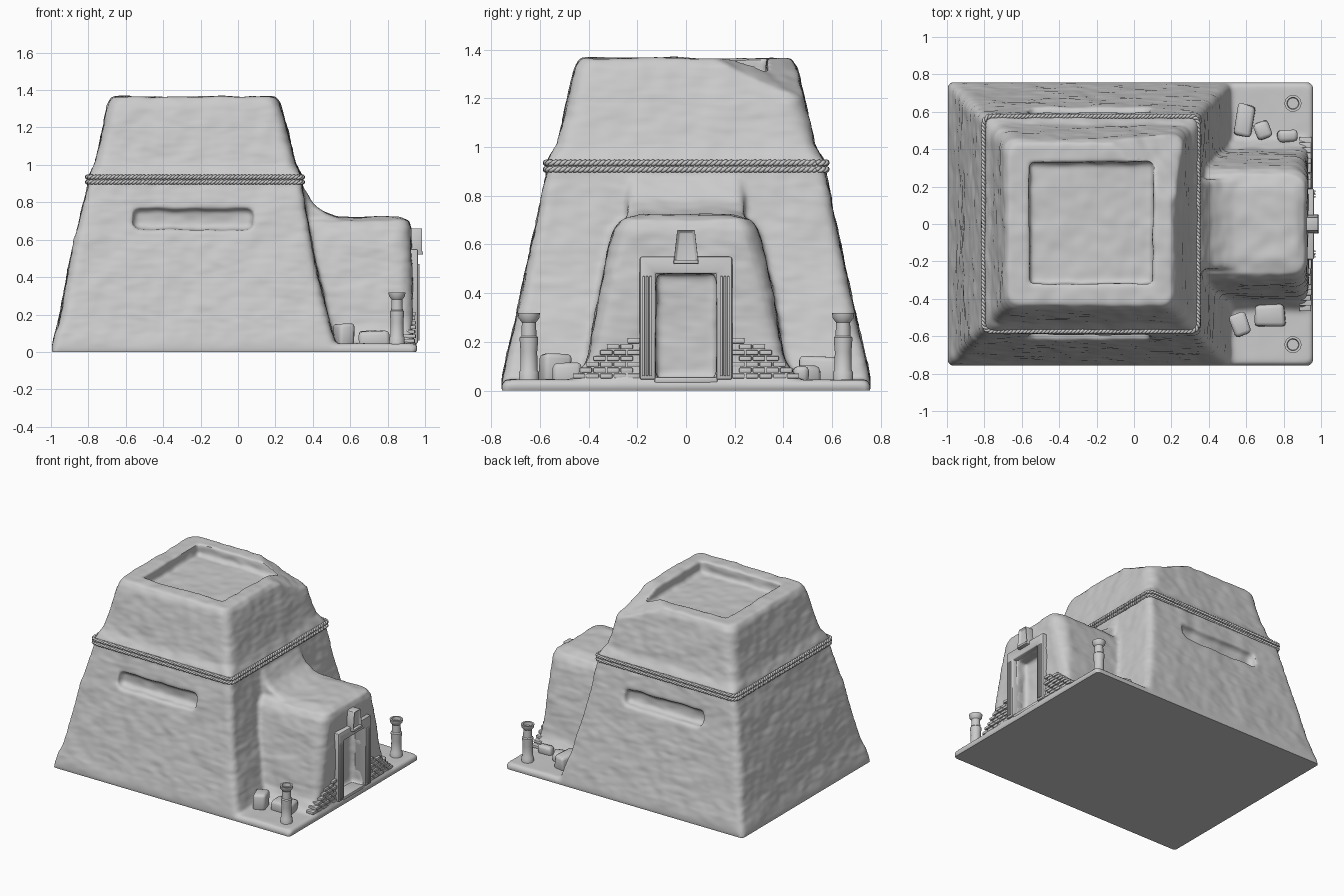
import bpy, bmesh, math, random
from mathutils import Vector, Matrix, noise

random.seed(4)
if "Cube" in bpy.data.objects:
    bpy.data.objects.remove(bpy.data.objects["Cube"])

clay = bpy.data.materials.new("pale_grey_clay")
clay.use_nodes = True
clay.diffuse_color = (0.6, 0.6, 0.6, 1)
clay.node_tree.nodes["Principled BSDF"].inputs["Base Color"].default_value = (0.6, 0.6, 0.6, 1)


def finish(bm, name):
    bmesh.ops.recalc_face_normals(bm, faces=bm.faces)
    me = bpy.data.meshes.new(name)
    bm.to_mesh(me)
    bm.free()
    me.materials.append(clay)
    ob = bpy.data.objects.new(name, me)
    bpy.context.collection.objects.link(ob)
    return ob


def activate(ob):
    bpy.ops.object.select_all(action='DESELECT')
    ob.select_set(True)
    bpy.context.view_layer.objects.active = ob


def modify(ob, kind, **settings):
    activate(ob)
    mod = ob.modifiers.new(kind.lower(), kind)
    for key, value in settings.items():
        setattr(mod, key, value)
    bpy.ops.object.modifier_apply(modifier=mod.name)


def soften(ob, angle=40, width=0):
    if width:
        modify(ob, 'BEVEL', width=width, segments=2)
    activate(ob)
    bpy.ops.object.shade_smooth_by_angle(angle=math.radians(angle))


def ring(x0, x1, y0, y1, r, steps=4):
    """Rounded rectangle, counter-clockwise."""
    pts = []
    corners = ((x1 - r, y1 - r), (x0 + r, y1 - r), (x0 + r, y0 + r), (x1 - r, y0 + r))
    for q, (cx, cy) in enumerate(corners):
        for i in range(steps + 1):
            a = math.pi / 2 * (q + i / steps)
            pts.append((cx + r * math.cos(a), cy + r * math.sin(a)))
    return pts


def loft(name, sections):
    """Skin of rounded rectangles given as z, x0, x1, y half width, corner radius."""
    bm = bmesh.new()
    rows = [[bm.verts.new((x, y, z)) for x, y in ring(x0, x1, -h, h, r)]
            for z, x0, x1, h, r in sections]
    for low, high in zip(rows, rows[1:]):
        for i in range(len(low)):
            j = (i + 1) % len(low)
            bm.faces.new((low[i], low[j], high[j], high[i]))
    bm.faces.new(rows[0])
    bm.faces.new(rows[-1])
    return finish(bm, name)


def box(name, x, y, z, width=0):
    """Box from (low, high) pairs."""
    bm = bmesh.new()
    bmesh.ops.create_cube(bm, size=1)
    for v in bm.verts:
        v.co = [s[0] if c < 0 else s[1] for c, s in zip(v.co, (x, y, z))]
    ob = finish(bm, name)
    if width:
        soften(ob, 40, width)
    return ob


def prism(name, outline, x0, x1, inset=0):
    """Outline in y, z pushed forward along x, with an optional sunk centre."""
    bm = bmesh.new()
    face = bm.faces.new([bm.verts.new((x0, y, z)) for y, z in outline])
    out = bmesh.ops.extrude_face_region(bm, geom=[face])["geom"]
    for v in out:
        if isinstance(v, bmesh.types.BMVert):
            v.co.x = x1
    bmesh.ops.recalc_face_normals(bm, faces=bm.faces)
    if inset:
        front = [f for f in out if isinstance(f, bmesh.types.BMFace)]
        bmesh.ops.inset_region(bm, faces=front, thickness=inset, depth=-inset)
    return finish(bm, name)


def combine(ob, other, operation):
    modify(ob, 'BOOLEAN', object=other, operation=operation, solver='EXACT')
    bpy.data.objects.remove(other)


# Sloping two-storey walls
building = loft("building", [
    (0, -1, 0.53, 0.76, 0.03), (0.05, -0.99, 0.52, 0.755, 0.04), (0.2, -0.95, 0.48, 0.72, 0.05),
    (0.5, -0.895, 0.41, 0.655, 0.05), (0.9, -0.8, 0.34, 0.57, 0.04), (0.94, -0.795, 0.34, 0.57, 0.04),
    (1.0, -0.765, 0.31, 0.53, 0.06), (1.2, -0.72, 0.26, 0.485, 0.07), (1.33, -0.695, 0.225, 0.455, 0.07),
    (1.365, -0.67, 0.2, 0.43, 0.06)])

# Ground slab, entrance block and the curved join above it
combine(building, loft("ground_slab", [
    (0, -0.9, 0.96, 0.76, 0.03), (0.03, -0.9, 0.96, 0.755, 0.03), (0.045, -0.9, 0.945, 0.74, 0.03)]), 'UNION')
combine(building, loft("entrance_block", [
    (0.02, -0.2, 0.95, 0.5, 0.04), (0.06, -0.2, 0.94, 0.45, 0.04), (0.13, -0.2, 0.935, 0.405, 0.05),
    (0.3, -0.2, 0.932, 0.375, 0.07), (0.55, -0.2, 0.93, 0.325, 0.09), (0.66, -0.2, 0.93, 0.295, 0.09),
    (0.7, -0.2, 0.915, 0.265, 0.08), (0.72, -0.2, 0.87, 0.18, 0.06)]), 'UNION')
combine(building, loft("entrance_join", [
    (0.6, -0.2, 0.6, 0.26, 0.03), (0.71, -0.2, 0.56, 0.24, 0.03), (0.735, -0.2, 0.48, 0.24, 0.03),
    (0.78, -0.2, 0.41, 0.24, 0.03), (0.88, -0.2, 0.345, 0.24, 0.03)]), 'UNION')

# Roof pit, long slots on both sides, doorway and worn roof corner
combine(building, box("pit_cutter", (-0.56, 0.1), (-0.32, 0.33), (1.28, 1.6)), 'DIFFERENCE')
for side in (-1, 1):
    slot = box("slot_cutter", (-0.56, 0.08), sorted((0.555 * side, 0.8 * side)), (0.655, 0.765))
    modify(slot, 'BEVEL', width=0.03, segments=3)
    combine(building, slot, 'DIFFERENCE')
combine(building, box("door_cutter", (0.84, 1.2), (-0.125, 0.125), (0.05, 0.48)), 'DIFFERENCE')
wear = box("wear_cutter", (-1, 1), (-1, 1), (0, 1))
tilt = Vector((0, 0, 1)).rotation_difference(Vector((0.4, 0.4, 1)))
wear.matrix_world = Matrix.Translation((0.16, 0.16, 1.36)) @ tilt.to_matrix().to_4x4()
bpy.context.view_layer.update()
combine(building, wear, 'DIFFERENCE')

# Weathered plaster surface
modify(building, 'REMESH', mode='VOXEL', voxel_size=0.014)
modify(building, 'SMOOTH', factor=0.5, iterations=4)
mesh = building.data
moved = []
for v in mesh.vertices:
    p = v.co
    bump = 0.007 * noise.noise(p * 6) + 0.004 * noise.noise(p * 14)
    streak = 0.003 * noise.noise(Vector((p.x * 12, p.y * 12, p.z * 35)))
    fade = min(1, max(0, (p.z - 0.02) / 0.08))
    moved.append(p + v.normal * (bump + streak) * fade)
for v, co in zip(mesh.vertices, moved):
    v.co = co
    if co.z < 0.006:
        v.co.z = 0
if not mesh.materials:
    mesh.materials.append(clay)
soften(building, 50)

# Twisted rope belt, two cords of two strands
corner_path = [Vector((x, y, 0)) for x, y in ring(-0.8, 0.34, -0.57, 0.572, 0.035)]
for cord, height in (("lower", 0.908), ("upper", 0.935)):
    for strand in range(2):
        pts, travelled = [], 0
        for a, b in zip(corner_path, corner_path[1:] + corner_path[:1]):
            step = b - a
            out = Vector((step.y, -step.x, 0)).normalized()
            count = max(2, round(step.length / 0.005))
            for i in range(count):
                turn = (travelled + step.length * i / count) * math.tau / 0.04 + strand * math.pi
                pts.append(a + step * i / count + out * (0.004 + 0.006 * math.cos(turn))
                           + Vector((0, 0, height + 0.006 * math.sin(turn))))
            travelled += step.length
        curve = bpy.data.curves.new(cord + "_rope", 'CURVE')
        curve.dimensions = '3D'
        curve.bevel_depth = 0.008
        curve.bevel_resolution = 1
        spline = curve.splines.new('POLY')
        spline.points.add(len(pts) - 1)
        for point, co in zip(spline.points, pts):
            point.co = (*co, 1)
        spline.use_cyclic_u = True
        curve.materials.append(clay)
        rope = bpy.data.objects.new(f"{cord}_rope_strand_{strand + 1}", curve)
        bpy.context.collection.objects.link(rope)

# Door frame with ribbed posts, sill and sunk plaque
half = [(0.125, 0.045), (0.19, 0.045), (0.19, 0.55)]
inner = [(0.125, 0.48)]
frame = prism("door_frame", half + [(-y, z) for y, z in half[::-1]]
              + [(-y, z) for y, z in inner] + inner, 0.87, 0.962)
soften(frame, 40, 0.008)
for side in (-1, 1):
    for y in (0.146, 0.16, 0.174):
        box("post_rib", (0.95, 0.97), (side * y - 0.005, side * y + 0.005), (0.06, 0.47), 0.003)
box("door_sill", (0.85, 0.955), (-0.13, 0.13), (0.03, 0.055), 0.006)
plaque = prism("door_plaque", [(-0.052, 0.52), (0.052, 0.52), (0.036, 0.66), (-0.036, 0.66)],
               0.9, 0.985, 0.016)
soften(plaque, 40, 0.004)
box("plaque_foot", (0.92, 0.99), (-0.05, 0.05), (0.52, 0.537), 0.004)

# Exposed brick heaps beside the door
for side in (-1, 1):
    for row in range(7):
        z = 0.05 + row * 0.024
        y = 0.19 + (row % 2) * 0.028
        while y < 0.42 - row * 0.029:
            face = 0.944 + random.uniform(0, 0.008)
            ends = sorted((side * y, side * (y + 0.051)))
            box("wall_brick", (0.885, face), ends, (z, z + 0.02), 0.004)
            y += 0.056

# Hollow-topped posts at the front corners
profile = [(0, 0.03), (0.042, 0.03), (0.041, 0.075), (0.035, 0.085), (0.034, 0.16), (0.038, 0.205),
           (0.038, 0.218), (0.031, 0.225), (0.029, 0.28), (0.043, 0.298), (0.045, 0.318),
           (0.032, 0.318), (0.029, 0.295), (0, 0.295)]
for side in (-1, 1):
    bm = bmesh.new()
    verts = [bm.verts.new((r, 0, z)) for r, z in profile]
    edges = [bm.edges.new(pair) for pair in zip(verts, verts[1:])]
    bmesh.ops.spin(bm, geom=verts + edges, axis=(0, 0, 1), cent=(0, 0, 0),
                   angle=math.tau, steps=24)
    bmesh.ops.remove_doubles(bm, verts=bm.verts, dist=0.0005)
    bmesh.ops.translate(bm, verts=bm.verts, vec=(0.85, 0.645 * side, 0))
    soften(finish(bm, "corner_post"), 35)

# Loose stones: x, y, length, depth, height, turn
for x, y, sx, sy, h, turn in ((0.59, 0.55, 0.11, 0.19, 0.1, -10), (0.69, 0.5, 0.09, 0.1, 0.06, 20),
                              (0.82, 0.47, 0.12, 0.07, 0.06, 5), (0.57, -0.54, 0.1, 0.13, 0.11, 20),
                              (0.73, -0.49, 0.17, 0.12, 0.07, 0)):
    bm = bmesh.new()
    bmesh.ops.create_cube(bm, size=1)
    for v in bm.verts:
        v.co = [c * random.uniform(0.8, 1.05) for c in v.co]
        v.co = (v.co.x * sx, v.co.y * sy, v.co.z * (h + 0.02))
    place = Matrix.Translation((x, y, 0.035 + h / 2)) @ Matrix.Rotation(math.radians(turn), 4, 'Z')
    bmesh.ops.transform(bm, matrix=place, verts=bm.verts)
    soften(finish(bm, "loose_stone"), 60, 0.02)
